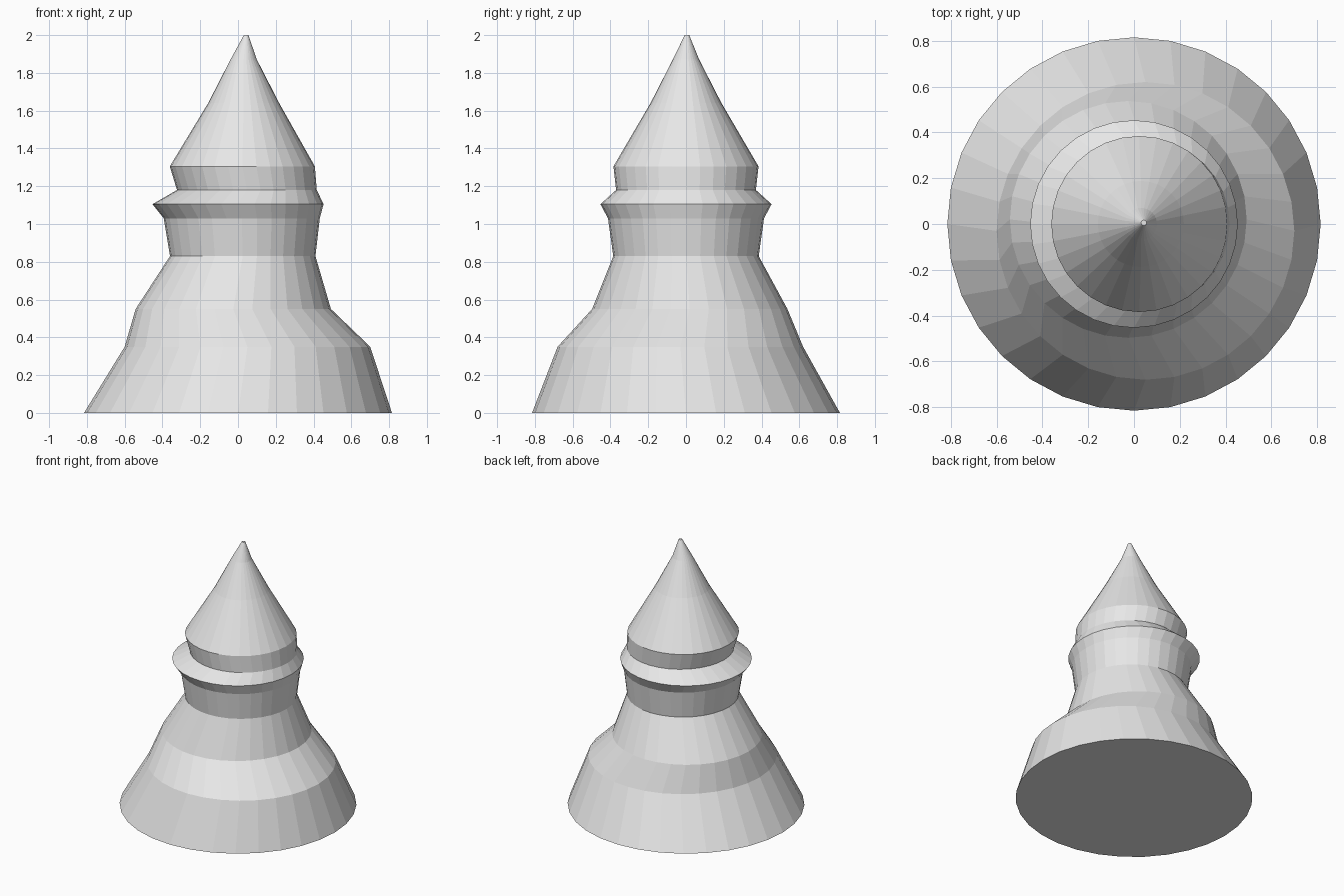
import bpy
import bmesh
from math import cos, sin, tau

cube = bpy.data.objects.get("Cube")
if cube:
    bpy.data.objects.remove(cube, do_unlink=True)

SIDES = 32

grey = bpy.data.materials.new("light_grey")
grey.use_nodes = True
grey.diffuse_color = (0.8, 0.8, 0.8, 1)
grey.node_tree.nodes["Principled BSDF"].inputs["Base Color"].default_value = grey.diffuse_color


def lofted_part(name, rings):
    """Faceted closed solid through off-centre rings: (z, radius, centre x, centre y)."""
    bm = bmesh.new()
    loops = []
    for z, r, cx, cy in rings:
        loops.append([bm.verts.new((cx + r * cos(tau * i / SIDES),
                                    cy + r * sin(tau * i / SIDES), z))
                      for i in range(SIDES)])
    for low, high in zip(loops, loops[1:]):
        for i in range(SIDES):
            j = (i + 1) % SIDES
            bm.faces.new((low[i], low[j], high[j], high[i]))
    bm.faces.new(loops[0][::-1])
    bm.faces.new(loops[-1])
    mesh = bpy.data.meshes.new(name)
    bm.to_mesh(mesh)
    bm.free()
    mesh.materials.append(grey)
    obj = bpy.data.objects.new(name, mesh)
    bpy.context.collection.objects.link(obj)
    return obj


# One continuous turned body: flared foot, neck, collar, head and pointed tip
lofted_part("turned_body", [
    (0.00, 0.815, 0.00, 0.00),    # foot
    (0.35, 0.65, 0.05, -0.03),    # lower bulge
    (0.55, 0.517, -0.025, 0.02),  # shoulder
    (0.83, 0.385, 0.025, 0.00),   # neck
    (1.03, 0.413, 0.02, 0.00),    # below collar
    (1.105, 0.453, 0.00, 0.00),   # collar rim
    (1.18, 0.37, 0.047, 0.00),    # above collar
    (1.305, 0.384, 0.023, 0.00),  # cone rim
    (1.64, 0.188, 0.03, 0.00),    # cone middle
    (1.87, 0.07, 0.03, 0.00),     # cone top
    (2.00, 0.012, 0.043, 0.005),  # tip
])
